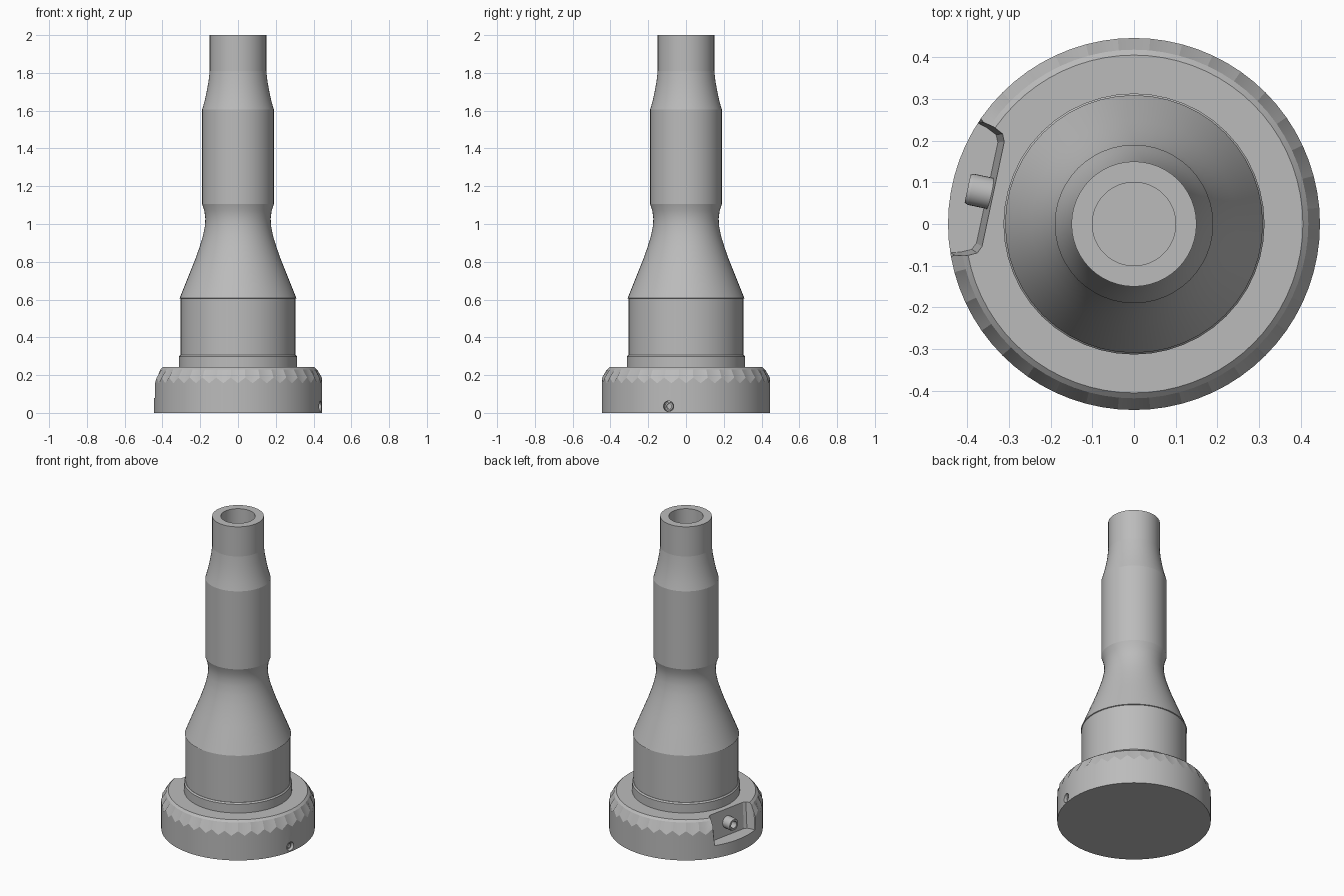
import bpy, bmesh
from math import sin, cos, pi, radians
from mathutils import Matrix

cube = bpy.data.objects.get("Cube")
if cube:
    bpy.data.objects.remove(cube, do_unlink=True)

grey = bpy.data.materials.new("plain_grey")
grey.use_nodes = True
grey.diffuse_color = (0.5, 0.5, 0.5, 1)
grey.node_tree.nodes["Principled BSDF"].inputs["Base Color"].default_value = (0.5, 0.5, 0.5, 1)

# Local frame whose +x points outward through the side pocket
POCKET = Matrix.Rotation(radians(168), 4, 'Z')


def finish(name, bm, angle=25):
    bmesh.ops.recalc_face_normals(bm, faces=bm.faces)
    mesh = bpy.data.meshes.new(name)
    bm.to_mesh(mesh)
    bm.free()
    mesh.materials.append(grey)
    ob = bpy.data.objects.new(name, mesh)
    bpy.context.collection.objects.link(ob)
    smooth(ob, angle)
    return ob


def smooth(ob, angle):
    bpy.ops.object.select_all(action='DESELECT')
    ob.select_set(True)
    bpy.context.view_layer.objects.active = ob
    bpy.ops.object.shade_smooth_by_angle(angle=radians(angle))


def lathe(name, profile, segs=48, matrix=None, angle=25, tweak=None):
    """Revolve (radius, height) points; zero radius closes on the axis."""
    bm = bmesh.new()
    rings = []
    for k, (r, z) in enumerate(profile):
        if r == 0:
            rings.append([bm.verts.new((0, 0, z))] * segs)
            continue
        ring = []
        for i in range(segs):
            a = 2 * pi * i / segs
            dz = tweak(k, i) if tweak else 0
            ring.append(bm.verts.new((r * cos(a), r * sin(a), z + dz)))
        rings.append(ring)
    for low, high in zip(rings, rings[1:]):
        for i in range(segs):
            j = (i + 1) % segs
            bm.faces.new(list(dict.fromkeys((low[i], low[j], high[j], high[i]))))
    if matrix:
        bm.transform(matrix)
    return finish(name, bm, angle)


def cut(target, cutter):
    mod = target.modifiers.new("cut", 'BOOLEAN')
    mod.operation, mod.solver, mod.object = 'DIFFERENCE', 'EXACT', cutter
    bpy.ops.object.select_all(action='DESELECT')
    bpy.context.view_layer.objects.active = target
    target.select_set(True)
    bpy.ops.object.modifier_apply(modifier=mod.name)
    bpy.data.objects.remove(cutter, do_unlink=True)


# Base ring with a zigzag grip chamfer
base = lathe("base_ring", [(0, 0), (0.446, 0), (0.446, 0.172), (0.418, 0.23), (0.405, 0.242), (0, 0.242)],
             segs=72, tweak=lambda k, i: (0.015 if i % 2 else -0.015) if k == 2 else 0)

# Side pocket with rounded shoulders and a sloping back wall
half = [(0.34, 0.13), (0.348, 0.148), (0.372, 0.16), (0.395, 0.167), (0.41, 0.187), (0.5, 0.2)]
outline = half + [(u, -t) for u, t in reversed(half)]
bm = bmesh.new()
floor = [bm.verts.new((u + 0.02, t * 0.95, 0.08)) for u, t in outline]
rim = [bm.verts.new((u, t, 0.3)) for u, t in outline]
bm.faces.new(floor)
bm.faces.new(rim)
for i in range(len(outline)):
    j = (i + 1) % len(outline)
    bm.faces.new((floor[i], floor[j], rim[j], rim[i]))
bm.transform(POCKET)
cut(base, finish("pocket_cutter", bm))


def radial(z, side=1):
    """Axis along local z, turned to point outward at a given height."""
    return POCKET @ Matrix.Translation((0, 0, z)) @ Matrix.Rotation(side * pi / 2, 4, 'Y')


# Small screw hole opposite the pocket
cut(base, lathe("screw_hole_cutter", [(0, 0.415), (0.028, 0.415), (0.028, 0.5), (0, 0.5)],
                segs=20, matrix=radial(0.035, -1)))
smooth(base, 20)
lathe("set_screw", [(0, 0.40), (0.022, 0.40), (0.022, 0.43), (0.014, 0.43), (0.014, 0.42), (0, 0.42)],
      segs=20, matrix=radial(0.035, -1))

# Hollow stud inside the pocket
lathe("pocket_stud", [(0, 0.33), (0.038, 0.33), (0.038, 0.4), (0.034, 0.408),
                      (0.022, 0.408), (0.022, 0.37), (0, 0.37)], segs=24, matrix=radial(0.16))

# Collar and lower body
lathe("collar", [(0, 0.24), (0.313, 0.24), (0.313, 0.298), (0.306, 0.306), (0, 0.306)])
lathe("lower_body", [(0.304, 0.3), (0.304, 0.605), (0.309, 0.607)])

# Flared waist
lathe("flared_waist", [(0.309, 0.607), (0.288, 0.66), (0.268, 0.71), (0.246, 0.765), (0.224, 0.82),
                       (0.203, 0.88), (0.186, 0.935), (0.175, 0.99), (0.173, 1.03), (0.178, 1.07),
                       (0.19, 1.105)])

# Straight grip
lathe("middle_grip", [(0.19, 1.105), (0.19, 1.605)])

# Tapered shoulder and bored tip
lathe("shoulder", [(0.19, 1.605), (0.177, 1.65), (0.166, 1.7), (0.156, 1.755), (0.15, 1.81)])
lathe("bored_tip", [(0.15, 1.81), (0.15, 2.0), (0.1, 2.0), (0.1, 1.6), (0, 1.6)])
